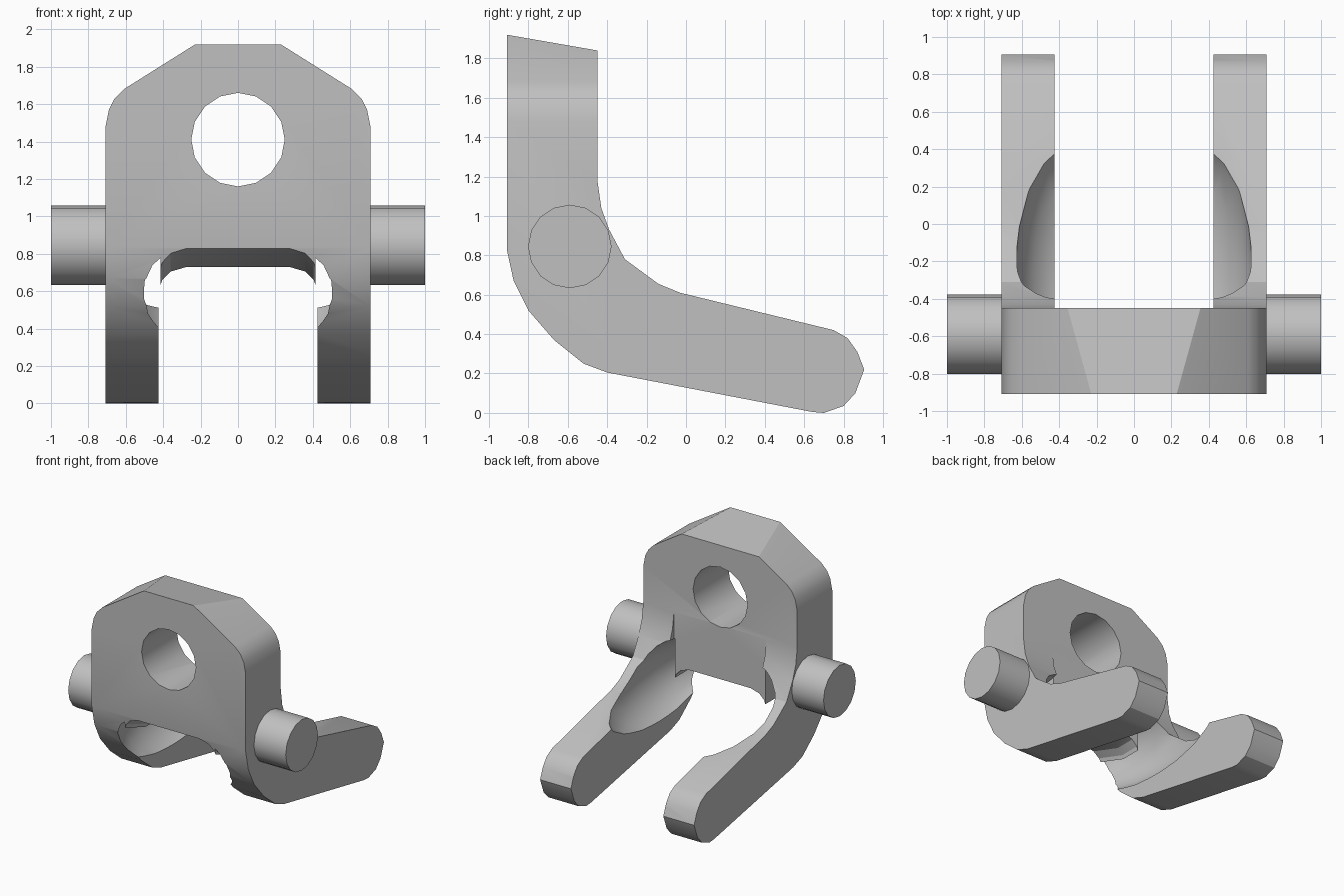
import bpy, bmesh, math
from mathutils import Matrix, Vector

if "Cube" in bpy.data.objects:
    bpy.data.objects.remove(bpy.data.objects["Cube"])

metal = bpy.data.materials.new("plain_grey")
metal.use_nodes = True
grey = (0.53, 0.53, 0.53, 1)
metal.diffuse_color = grey
metal.node_tree.nodes["Principled BSDF"].inputs["Base Color"].default_value = grey


def make_object(name, bm):
    bmesh.ops.recalc_face_normals(bm, faces=bm.faces[:])
    mesh = bpy.data.meshes.new(name)
    bm.to_mesh(mesh)
    bm.free()
    mesh.materials.append(metal)
    ob = bpy.data.objects.new(name, mesh)
    bpy.context.collection.objects.link(ob)
    return ob


def loft(name, first, last):
    """Closed solid between two matching loops of points."""
    bm = bmesh.new()
    a = [bm.verts.new(p) for p in first]
    b = [bm.verts.new(p) for p in last]
    bm.faces.new(a)
    bm.faces.new(b[::-1])
    for i in range(len(a)):
        j = (i + 1) % len(a)
        bm.faces.new((a[i], b[i], b[j], a[j]))
    return make_object(name, bm)


def cylinder(name, radius, depth, matrix, sides=16):
    bm = bmesh.new()
    bmesh.ops.create_cone(bm, cap_ends=True, segments=sides, radius1=radius,
                          radius2=radius, depth=depth, matrix=matrix)
    return make_object(name, bm)


def select_only(ob):
    bpy.ops.object.select_all(action='DESELECT')
    ob.select_set(True)
    bpy.context.view_layer.objects.active = ob


def carve(ob, cutter, operation='DIFFERENCE'):
    select_only(ob)
    mod = ob.modifiers.new("carve", 'BOOLEAN')
    mod.operation, mod.solver, mod.object = operation, 'EXACT', cutter
    bpy.ops.object.modifier_apply(modifier=mod.name)
    bpy.data.objects.remove(cutter)


def smooth(ob):
    select_only(ob)
    bpy.ops.object.shade_smooth_by_angle(angle=math.radians(25))


def mirrored(half):
    return half + [(-x, z) for x, z in reversed(half)]


# Bent side profile, extruded over the full width
side = [(-.91, 1.92), (-.45, 1.84), (-.45, 1.18), (-.43, 1.04), (-.39, .93),
        (-.31, .78), (-.14, .655), (-.03, .61), (.75, .42), (.82, .38),
        (.87, .31), (.905, .22), (.86, .1), (.8, .035), (.7, 0), (.64, .005),
        (-.4, .205), (-.52, .25), (-.67, .37), (-.8, .52), (-.875, .67),
        (-.91, .83)]
W = .708
bracket = loft("forked_bracket", [(-W, y, z) for y, z in side],
               [(W, y, z) for y, z in side])

# Front outline with chamfered shoulders
outline = mirrored([(W, -.1), (W, 1.48), (.69, 1.57), (.66, 1.63),
                    (.61, 1.68), (.22, 1.925), (.2, 1.95)])
carve(bracket, loft("outline_cutter", [(x, -1, z) for x, z in outline],
                    [(x, 1, z) for x, z in outline]), 'INTERSECT')

# Gap between the arms, with rounded upper corners and a sloped front lip
slot = mirrored([(.425, -.1), (.425, .6), (.405, .66), (.36, .705), (.28, .728)])
for name, y0, y1, lift in (("slot_cutter", -1, 1, 0), ("lip_cutter", -1, -.62, .13)):
    carve(bracket, loft(name, [(x, y0, z + lift) for x, z in slot],
                        [(x, y1, z) for x, z in slot]))
gap = mirrored([(.425, .3), (.425, 1.5)])
carve(bracket, loft("gap_cutter", [(x, -.449, z) for x, z in gap],
                    [(x, 1, z) for x, z in gap]))

# Scooped hollows on the inner sides of the arms
for s in (-1, 1):
    bm = bmesh.new()
    shape = (Matrix.Translation((s * .3, -.25, .65))
             @ Matrix.Diagonal((.335, .77, .34, 1)))
    bmesh.ops.create_uvsphere(bm, u_segments=20, v_segments=12, radius=1, matrix=shape)
    bmesh.ops.bisect_plane(bm, geom=bm.verts[:] + bm.edges[:] + bm.faces[:],
                           plane_co=(s * .415, 0, 0), plane_no=(s, 0, 0),
                           clear_inner=True)
    bmesh.ops.holes_fill(bm, edges=[e for e in bm.edges if e.is_boundary], sides=0)
    carve(bracket, make_object("scoop_cutter", bm))

# Round hole through the plate
turn = Matrix.Rotation(math.pi / 2, 4, 'X')
carve(bracket, cylinder("hole_cutter", .25, 1.2,
                        Matrix.Translation((0, -.68, 1.41)) @ turn))
smooth(bracket)

# Side pins
for s, name in ((1, "left_pin"), (-1, "right_pin")):
    place = Matrix.Translation((s * .83, -.59, .845)) @ Matrix.Rotation(math.pi / 2, 4, 'Y')
    smooth(cylinder(name, .212, .34, place))
